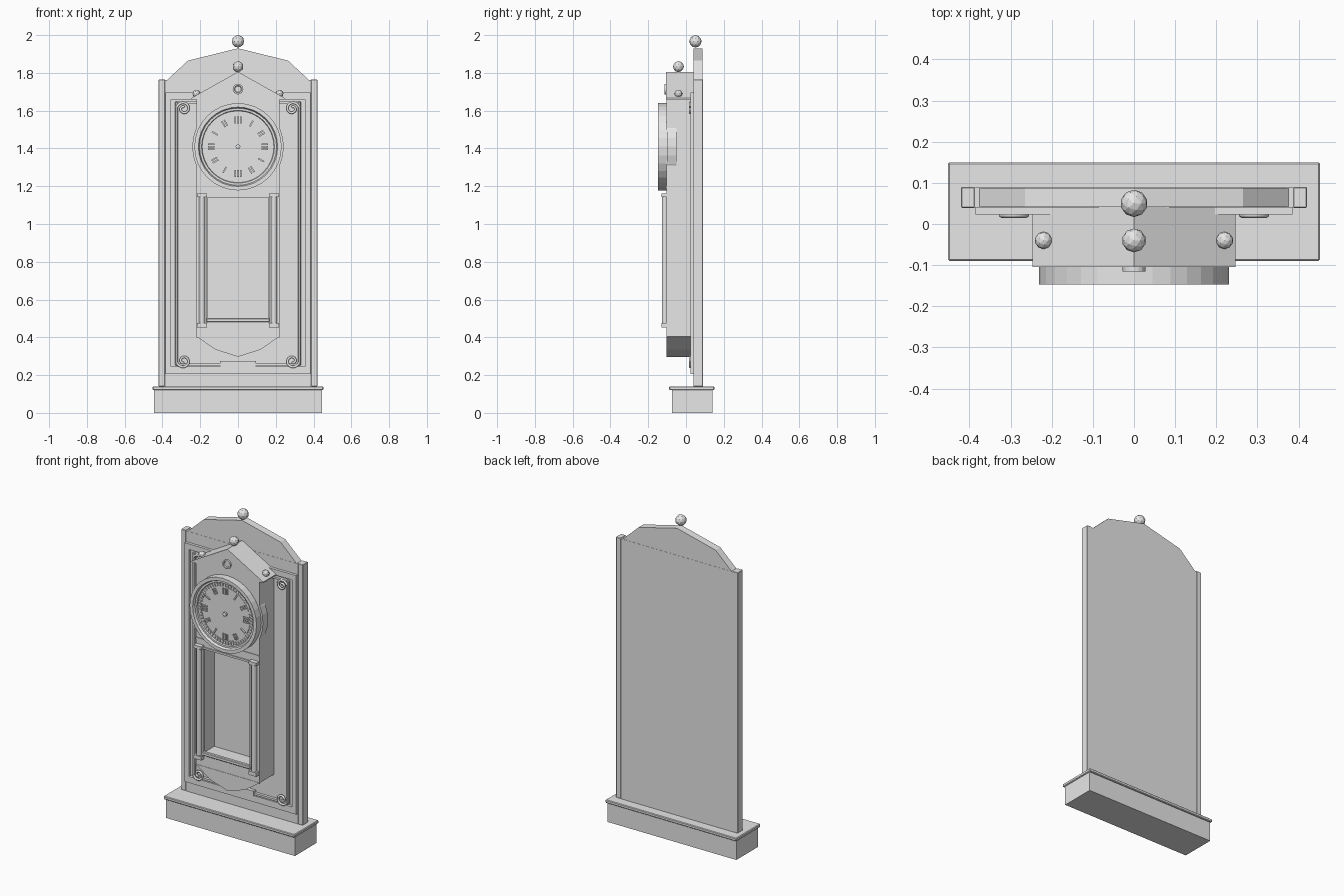
import bpy, bmesh
from math import sin, cos, pi, radians
from mathutils import Matrix, Vector

if "Cube" in bpy.data.objects:
    bpy.data.objects.remove(bpy.data.objects["Cube"], do_unlink=True)

grey = bpy.data.materials.new("plain_grey")
grey.use_nodes = True
grey.diffuse_color = (0.8, 0.8, 0.8, 1)
grey.node_tree.nodes["Principled BSDF"].inputs["Base Color"].default_value = grey.diffuse_color


def finish(name, bm, bevel=0):
    bmesh.ops.recalc_face_normals(bm, faces=bm.faces)
    mesh = bpy.data.meshes.new(name)
    bm.to_mesh(mesh)
    bm.free()
    mesh.materials.append(grey)
    ob = bpy.data.objects.new(name, mesh)
    bpy.context.collection.objects.link(ob)
    if bevel:
        mod = ob.modifiers.new("bevel", "BEVEL")
        mod.width = bevel
        mod.segments = 1
    return ob


def add_box(bm, x, y, z, spin=None):
    """Box between the given (low, high) pairs, optionally transformed."""
    size = Matrix.Diagonal((x[1] - x[0], y[1] - y[0], z[1] - z[0], 1))
    move = Matrix.Translation((sum(x) / 2, sum(y) / 2, sum(z) / 2))
    bmesh.ops.create_cube(bm, size=1, matrix=(spin or Matrix()) @ move @ size)


def box(name, x, y, z, bevel=0):
    bm = bmesh.new()
    add_box(bm, x, y, z)
    return finish(name, bm, bevel)


def both_sides(name, x, y, z, bevel=0):
    box("left_" + name, x, y, z, bevel)
    box("right_" + name, (-x[1], -x[0]), y, z, bevel)


def prism(name, half, y):
    """Extrude along y a symmetric outline given by its +x half."""
    outline = half + [(-px, pz) for px, pz in reversed(half) if px > 0]
    bm = bmesh.new()
    face = bm.faces.new([bm.verts.new((px, y[0], pz)) for px, pz in outline])
    out = bmesh.ops.extrude_face_region(bm, geom=[face])["geom"]
    bmesh.ops.translate(bm, vec=(0, y[1] - y[0], 0),
                        verts=[v for v in out if isinstance(v, bmesh.types.BMVert)])
    return finish(name, bm)


def lathe(name, profile, z, sides):
    """Turn a (radius, y) profile around an axis that runs front to back."""
    bm = bmesh.new()
    verts = [bm.verts.new((r, y, z)) for r, y in profile]
    edges = [bm.edges.new(pair) for pair in zip(verts, verts[1:])]
    bmesh.ops.spin(bm, geom=verts + edges, cent=(0, 0, z), axis=(0, 1, 0),
                   angle=2 * pi, steps=sides)
    bmesh.ops.remove_doubles(bm, verts=bm.verts, dist=0.0001)
    return finish(name, bm)


def ball(name, centre, radius):
    bm = bmesh.new()
    bmesh.ops.create_icosphere(bm, subdivisions=2, radius=radius,
                               matrix=Matrix.Translation(centre))
    finish(name, bm)


# Plinth, back board and crown
box("plinth", (-0.445, 0.445), (-0.075, 0.14), (0, 0.12))
box("plinth_cap", (-0.452, 0.452), (-0.09, 0.15), (0.12, 0.14), 0.004)
box("back_board", (-0.387, 0.387), (0.04, 0.089), (0.14, 1.762))
both_sides("board_post", (0.387, 0.42), (0.039, 0.09), (0.14, 1.765), 0.002)
prism("crown", [(0.376, 1.762), (0.265, 1.865), (0, 1.93)], (0.041, 0.088))
ball("crown_finial", (0, 0.05, 1.967), 0.033)

# Raised frame on the board
FRAME_Y = (0.023, 0.041)
both_sides("frame_stile", (0.355, 0.385), FRAME_Y, (0.245, 1.66))
box("frame_top_rail", (-0.385, 0.385), FRAME_Y, (1.66, 1.695))
box("frame_bottom_rail", (-0.385, 0.385), FRAME_Y, (0.205, 0.245))
both_sides("inner_moulding", (0.317, 0.333), FRAME_Y, (0.25, 1.648), 0.004)
box("inner_moulding_top", (-0.317, 0.317), FRAME_Y, (1.636, 1.648))
box("inner_moulding_bottom", (-0.317, 0.317), FRAME_Y, (0.25, 0.262))
box("bottom_tab", (-0.095, 0.095), (0.018, 0.041), (0.245, 0.275))

# Corner scrolls
for side, sx in (("left", 1), ("right", -1)):
    for level, z, sz in (("upper", 1.61, 1), ("lower", 0.275, -1)):
        curve = bpy.data.curves.new(f"{side}_{level}_scroll", "CURVE")
        curve.dimensions = "3D"
        curve.bevel_depth = 0.007
        curve.bevel_resolution = 1
        curve.use_fill_caps = True
        spline = curve.splines.new("POLY")
        spline.points.add(27)
        for i, p in enumerate(spline.points):
            a, r = radians(15 + i * 17), 0.036 - 0.001 * i
            p.co = (sx * (0.288 + r * cos(a)), 0.022, z + sz * r * sin(a), 1)
        curve.materials.append(grey)
        bpy.context.collection.objects.link(bpy.data.objects.new(curve.name, curve))

# Clock case with a deep window cut into it
case = prism("case", [(0, 0.297), (0.12, 0.335), (0.22, 0.405), (0.22, 1.662)], (-0.102, 0.041))
cutter = box("window_cutter", (-0.167, 0.167), (-0.3, 0.005), (0.49, 1.145))
cutter.hide_render = True
cutter.hide_viewport = True
cutter.display_type = "WIRE"
cut = case.modifiers.new("window", "BOOLEAN")
cut.operation = "DIFFERENCE"
cut.solver = "EXACT"
cut.object = cutter
box("case_ledge", (-0.22, 0.22), (-0.106, -0.1), (1.188, 1.2))
box("case_lower_lip", (-0.221, 0.221), (-0.104, -0.1), (0.4, 0.407))

# Pediment with finials and rosette
prism("pediment", [(0.247, 1.66), (0.247, 1.667), (0, 1.806)], (-0.105, 0.041))
ball("pediment_finial", (0, -0.04, 1.833), 0.029)
for side, x in (("left", 0.22), ("right", -0.22)):
    ball(side + "_eave_finial", (x, -0.04, 1.69), 0.021)
lathe("rosette", [(0.028, -0.1), (0.028, -0.115), (0.02, -0.115), (0.016, -0.109),
                  (0, -0.109)], 1.714, 16)

# Window columns and sill
for side, x in (("left", 0.19), ("right", -0.19)):
    bm = bmesh.new()
    bmesh.ops.create_cone(bm, cap_ends=True, segments=12, radius1=0.016, radius2=0.016,
                          depth=0.68, matrix=Matrix.Translation((x, -0.112, 0.81)))
    for low, high in ((0.453, 0.477), (1.143, 1.162)):
        add_box(bm, (x - 0.026, x + 0.026), (-0.13, -0.1), (low, high))
    finish(side + "_column", bm)
both_sides("window_edge", (0.161, 0.17), (-0.115, -0.1), (0.477, 1.143))
box("window_sill", (-0.167, 0.167), (-0.118, -0.095), (0.48, 0.502), 0.004)
box("window_head", (-0.167, 0.167), (-0.108, -0.095), (1.14, 1.152))

# Dial drum with rim and recessed face
DIAL_Z = 1.409
lathe("dial", [(0, -0.05), (0.242, -0.05), (0.242, -0.1), (0.231, -0.1), (0.231, -0.147),
               (0.21, -0.147), (0.204, -0.132), (0.193, -0.132), (0.19, -0.122),
               (0, -0.122)], DIAL_Z, 32)
lathe("minute_track", [(0.169, -0.12), (0.169, -0.125), (0.165, -0.125), (0.165, -0.12)],
      DIAL_Z, 48)
lathe("dial_hub", [(0.013, -0.12), (0.013, -0.135), (0, -0.138)], DIAL_Z, 8)


def dial_turn(part):
    return Matrix.Translation((0, 0, DIAL_Z)) @ Matrix.Rotation(2 * pi * part, 4, "Y")


ticks = bmesh.new()
for i in range(60):
    add_box(ticks, (-0.003, 0.003), (-0.128, -0.12), (0.171, 0.187), dial_turn(i / 60))
finish("minute_ticks", ticks)

marks = bmesh.new()
for hour in range(12):
    bars = 1 + (hour + 2) % 3
    for b in range(bars):
        x = (b - (bars - 1) / 2) * 0.014
        add_box(marks, (x - 0.004, x + 0.004), (-0.13, -0.12), (0.124, 0.159),
                dial_turn(hour / 12))
finish("hour_marks", marks)
